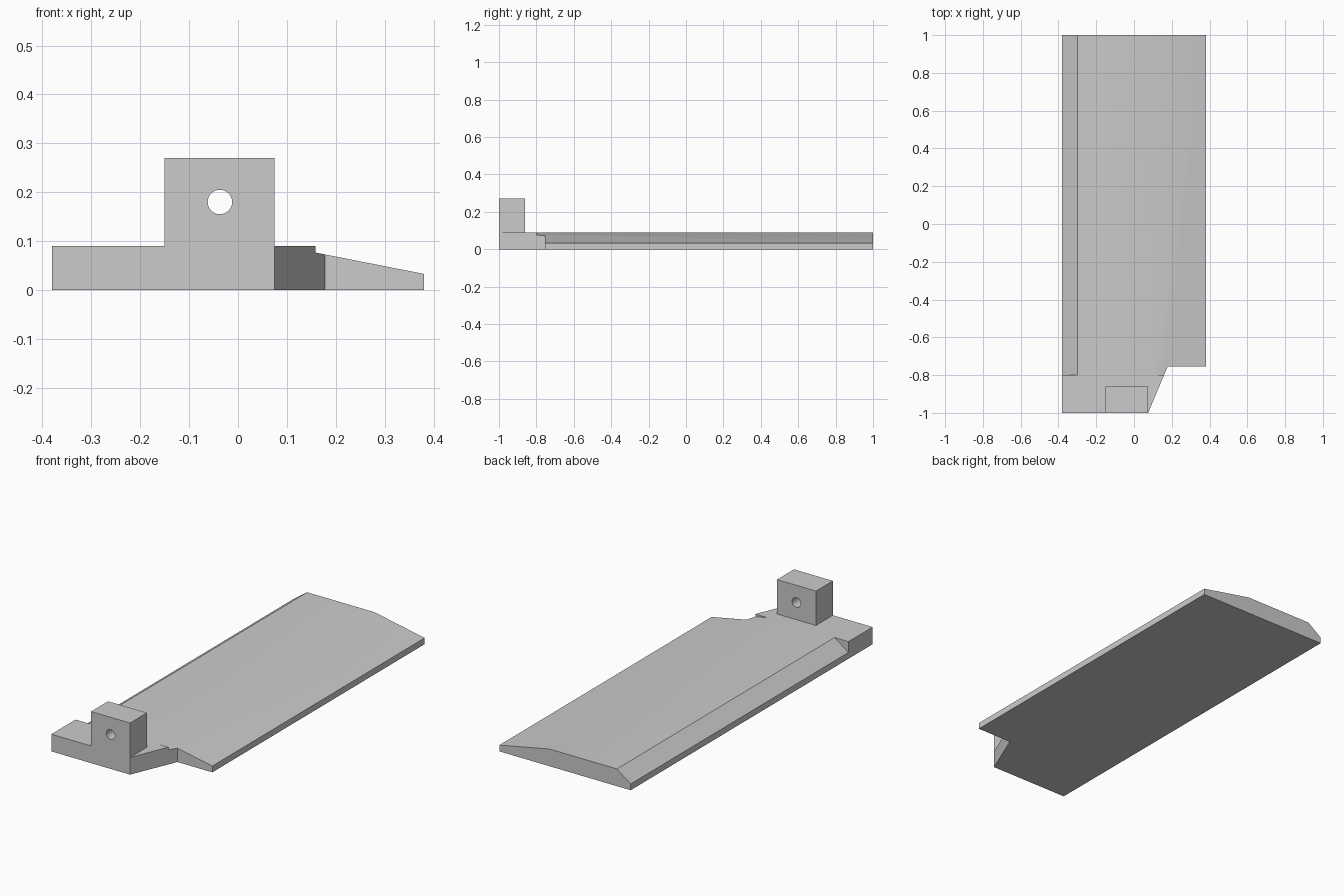
import bpy
import bmesh
import math
from mathutils import Vector

cube = bpy.data.objects.get("Cube")
if cube:
    bpy.data.objects.remove(cube, do_unlink=True)

grey = bpy.data.materials.new("light grey")
grey.use_nodes = True
colour = (0.6, 0.6, 0.6, 1)
grey.diffuse_color = colour
grey.node_tree.nodes["Principled BSDF"].inputs["Base Color"].default_value = colour


def prism(name, points, direction):
    """Extrude a flat outline of 3D points along a direction."""
    bm = bmesh.new()
    face = bm.faces.new([bm.verts.new(p) for p in points])
    extruded = bmesh.ops.extrude_face_region(bm, geom=[face])["geom"]
    verts = [g for g in extruded if isinstance(g, bmesh.types.BMVert)]
    bmesh.ops.translate(bm, verts=verts, vec=Vector(direction))
    bmesh.ops.recalc_face_normals(bm, faces=bm.faces)
    mesh = bpy.data.meshes.new(name)
    bm.to_mesh(mesh)
    bm.free()
    mesh.materials.append(grey)
    obj = bpy.data.objects.new(name, mesh)
    bpy.context.collection.objects.link(obj)
    return obj


def combine(target, other, operation):
    """Apply a boolean and discard the second solid."""
    mod = target.modifiers.new("combine", "BOOLEAN")
    mod.operation = operation
    mod.solver = "EXACT"
    mod.object = other
    bpy.context.view_layer.objects.active = target
    bpy.ops.object.modifier_apply(modifier=mod.name)
    bpy.data.objects.remove(other, do_unlink=True)


HALF, TOP, EDGE = 0.38, 0.09, 0.033
STEP, NOTCH = -0.8, -0.755


def slant(y):
    """x of the slanted pad side at a given y."""
    return 0.075 + 0.42 * (y + 1)


# Long plate with a bevelled side and a tapered side
profile = [(-HALF, 0), (HALF, 0), (HALF, EDGE), (0.09, TOP), (-0.30, TOP), (-HALF, EDGE)]
plate = prism("plate", [(x, STEP, z) for x, z in profile], (0, 1 - STEP, 0))

# Corner notch
notch = [(slant(NOTCH), NOTCH), (slant(-0.9), -0.9), (0.5, -0.9), (0.5, NOTCH)]
combine(plate, prism("notch_cutter", [(x, y, -0.1) for x, y in notch], (0, 0, 0.4)), "DIFFERENCE")

# Full-height front pad
pad = [(-HALF, -1), (slant(-1), -1), (slant(STEP), STEP), (-HALF, STEP)]
combine(plate, prism("front_pad", [(x, y, 0) for x, y in pad], (0, 0, TOP)), "UNION")

# Upright lug standing on the pad, with a round through hole
lug_outline = [(-0.15, -1), (0.075, -1), (0.075, -0.86), (-0.15, -0.86)]
lug = prism("lug", [(x, y, TOP) for x, y in lug_outline], (0, 0, 0.27 - TOP))
sides = 32
ring = [(-0.037 + 0.025 * math.cos(math.tau * i / sides), -1.1,
         0.18 + 0.025 * math.sin(math.tau * i / sides)) for i in range(sides)]
combine(lug, prism("hole_cutter", ring, (0, 0.4, 0)), "DIFFERENCE")

# Soften only the shallow crease and the hole wall
for obj in (plate, lug):
    bpy.ops.object.select_all(action="DESELECT")
    obj.select_set(True)
    bpy.context.view_layer.objects.active = obj
    bpy.ops.object.shade_smooth_by_angle(angle=math.radians(30))
